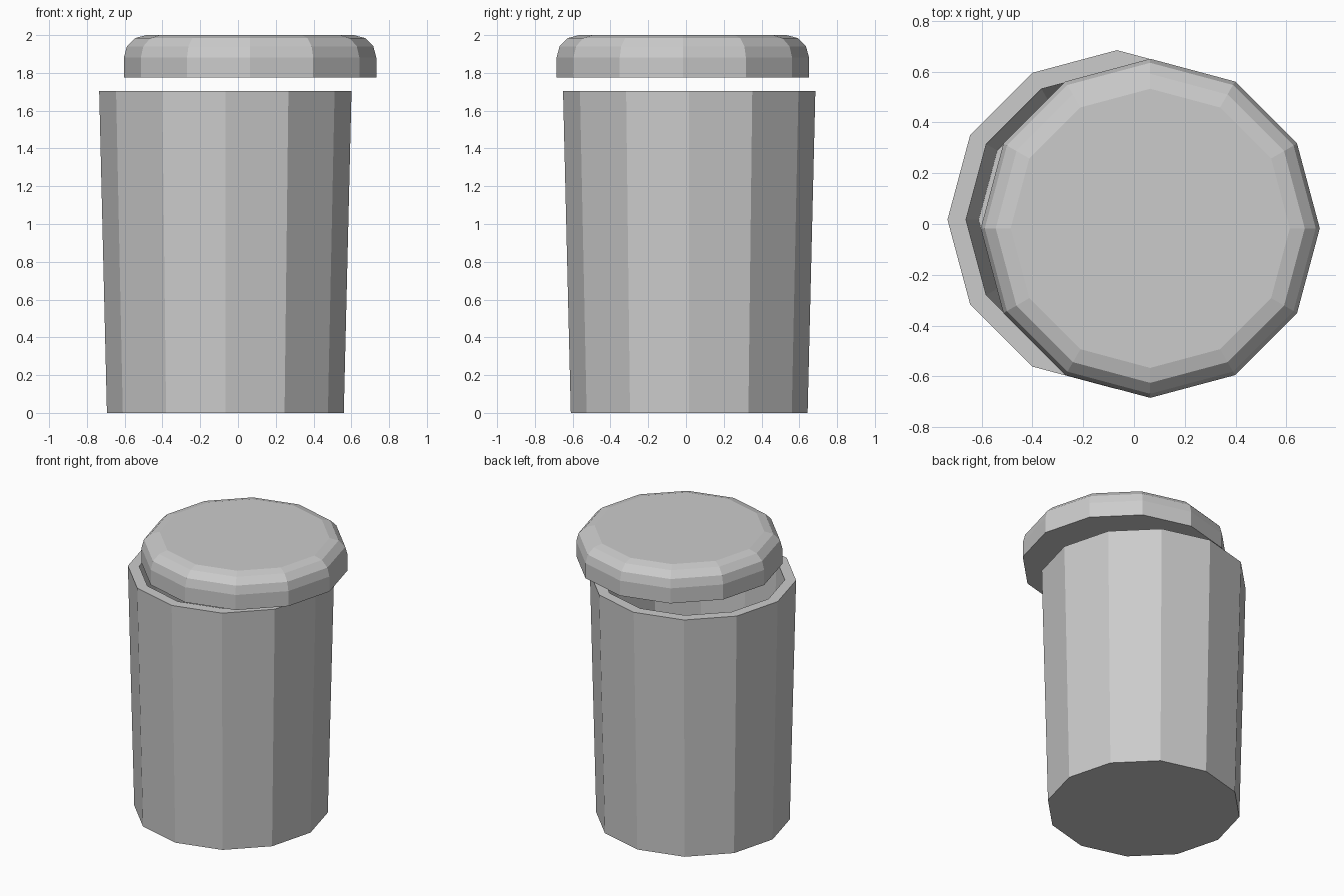
import bpy, bmesh
from math import sin, cos, pi

if "Cube" in bpy.data.objects:
    bpy.data.objects.remove(bpy.data.objects["Cube"])

SIDES = 12


def turned(name, profile, cx, cy):
    """Closed low-poly turned solid from (radius, z) rings, capped at both ends."""
    bm = bmesh.new()
    rings = [[bm.verts.new((r * cos(2 * pi * i / SIDES), r * sin(2 * pi * i / SIDES), z))
              for i in range(SIDES)] for r, z in profile]
    for a, b in zip(rings, rings[1:]):
        for i in range(SIDES):
            j = (i + 1) % SIDES
            bm.faces.new((a[i], a[j], b[j], b[i]))
    bm.faces.new(rings[0][::-1])
    bm.faces.new(rings[-1])
    bmesh.ops.recalc_face_normals(bm, faces=bm.faces)
    mesh = bpy.data.meshes.new(name)
    bm.to_mesh(mesh)
    bm.free()
    obj = bpy.data.objects.new(name, mesh)
    obj.location = (cx, cy, 0)
    bpy.context.collection.objects.link(obj)
    return obj


# Hollow tapered container: outer wall, rim, inner wall, floor
turned("container", [(0.627, 0), (0.668, 1.705), (0.595, 1.705), (0.545, 0.07)],
       -0.067, 0.017)

# Lid with rounded upper edge, shifted off the container
R, BEVEL, TOP = 0.668, 0.118, 2.0
lid_profile = [(R, 1.775)]
for k in range(4):
    a = k * pi / 6
    lid_profile.append((R - BEVEL + BEVEL * cos(a), TOP - BEVEL + BEVEL * sin(a)))
turned("lid", lid_profile, 0.064, -0.017)
